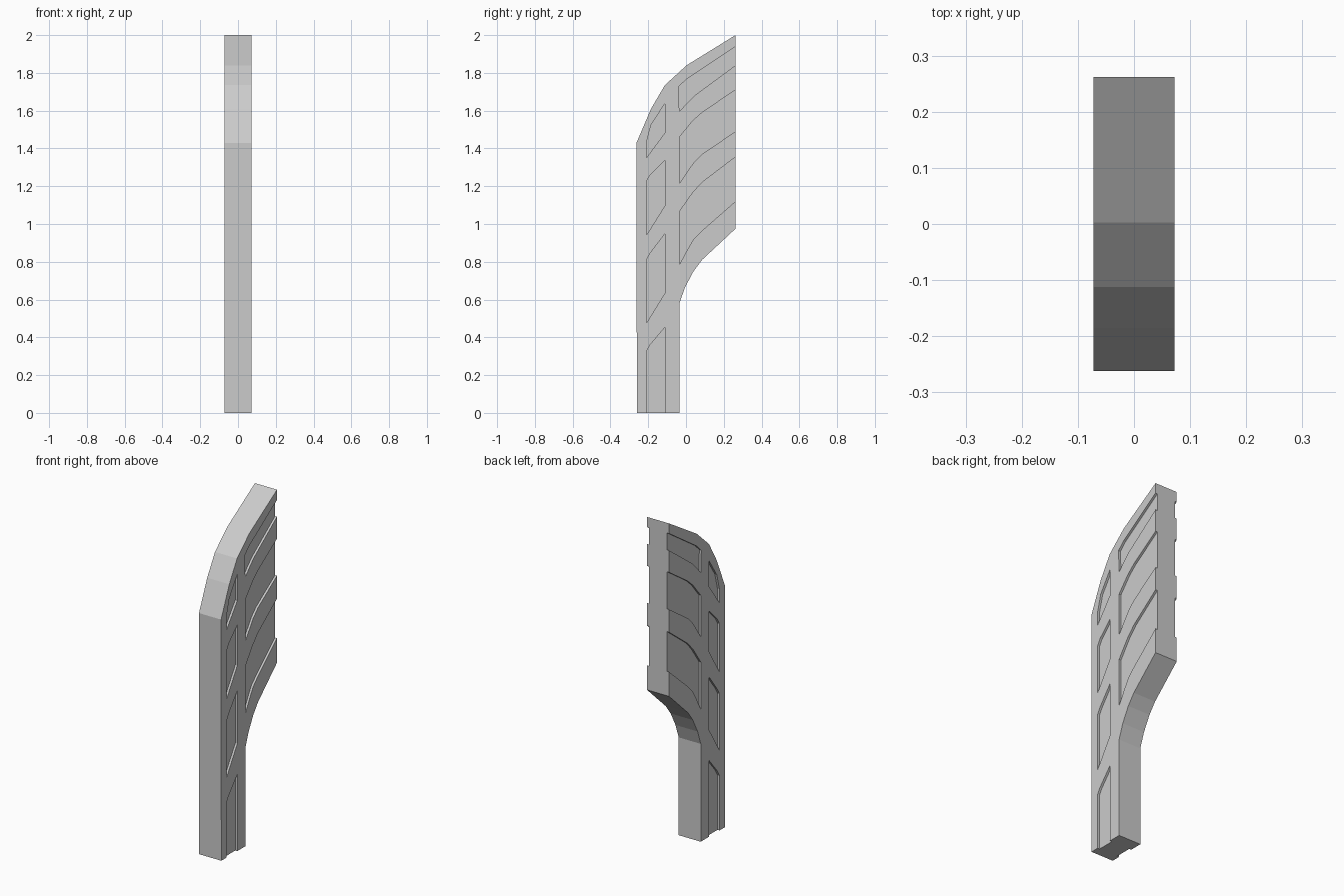
import bpy, bmesh

if "Cube" in bpy.data.objects:
    bpy.data.objects.remove(bpy.data.objects["Cube"])

HALF, DEPTH, OUT = 0.0725, 0.013, 0.05


def add_prism(bm, pts, x0, x1):
    """Extrude a (y, z) outline along x."""
    face = bm.faces.new([bm.verts.new((x0, y, z)) for y, z in pts])
    res = bmesh.ops.extrude_face_region(bm, geom=[face])
    verts = [v for v in res["geom"] if isinstance(v, bmesh.types.BMVert)]
    bmesh.ops.translate(bm, vec=(x1 - x0, 0, 0), verts=verts)


def finish(bm, name):
    bmesh.ops.recalc_face_normals(bm, faces=bm.faces[:])
    mesh = bpy.data.meshes.new(name)
    bm.to_mesh(mesh)
    bm.free()
    ob = bpy.data.objects.new(name, mesh)
    bpy.context.collection.objects.link(ob)
    return ob


# Main curved slab
outline = [(-0.26, 0), (-0.035, 0), (-0.035, 0.58), (-0.005, 0.665),
           (0.04, 0.75), (0.085, 0.81), (0.262, 0.975), (0.262, 2.0),
           (0.003, 1.84), (-0.112, 1.735), (-0.185, 1.61),
           (-0.262, 1.43), (-0.262, 1.16)]
bm = bmesh.new()
add_prism(bm, outline, -HALF, HALF)
slab = finish(bm, "curved_support")

# Narrow recesses along the front edge
L, R = -0.21, -0.11
panels = [
    [(L, -0.1), (L, 0.325), (-0.19, 0.36), (R, 0.455), (R, -0.1)],
    [(L, 0.475), (L, 0.81), (-0.19, 0.845), (R, 0.95), (R, 0.637)],
    [(L, 0.94), (L, 1.225), (-0.19, 1.26), (R, 1.34), (R, 1.10)],
    [(L, 1.35), (L, 1.43), (-0.185, 1.525), (R, 1.64), (R, 1.485)],
]
# Wide recesses running out through the back edge
E = 0.262
wide = [
    ([(-0.035, 0.785), (0.005, 0.86), (0.04, 0.92), (0.085, 0.965), (E, 1.12)],
     [(E, 1.355), (0.085, 1.22), (0.035, 1.165), (-0.035, 1.065)]),
    ([(-0.035, 1.215), (0.04, 1.325), (0.085, 1.37), (E, 1.49)],
     [(E, 1.71), (0.085, 1.59), (0.035, 1.545), (-0.035, 1.46)]),
    ([(-0.035, 1.595), (0.005, 1.64), (0.045, 1.68), (E, 1.84)],
     [(E, 1.94), (0.0, 1.765), (-0.04, 1.725)]),
]
for low, high in wide:
    panels.append(low + [(E + 0.05, low[-1][1]), (E + 0.05, high[0][1])] + high)

# Cut the recesses into both sides
bm = bmesh.new()
for pts in panels:
    for s in (-1, 1):
        add_prism(bm, pts, s * (HALF - DEPTH), s * (HALF + OUT))
cutter = finish(bm, "recess_cutter")
cutter.hide_render = True
cutter.hide_viewport = False
mod = slab.modifiers.new("recesses", 'BOOLEAN')
mod.operation = 'DIFFERENCE'
mod.solver = 'EXACT'
mod.object = cutter
bpy.context.view_layer.objects.active = slab
slab.select_set(True)
bpy.ops.object.modifier_apply(modifier=mod.name)
bpy.data.objects.remove(cutter)
